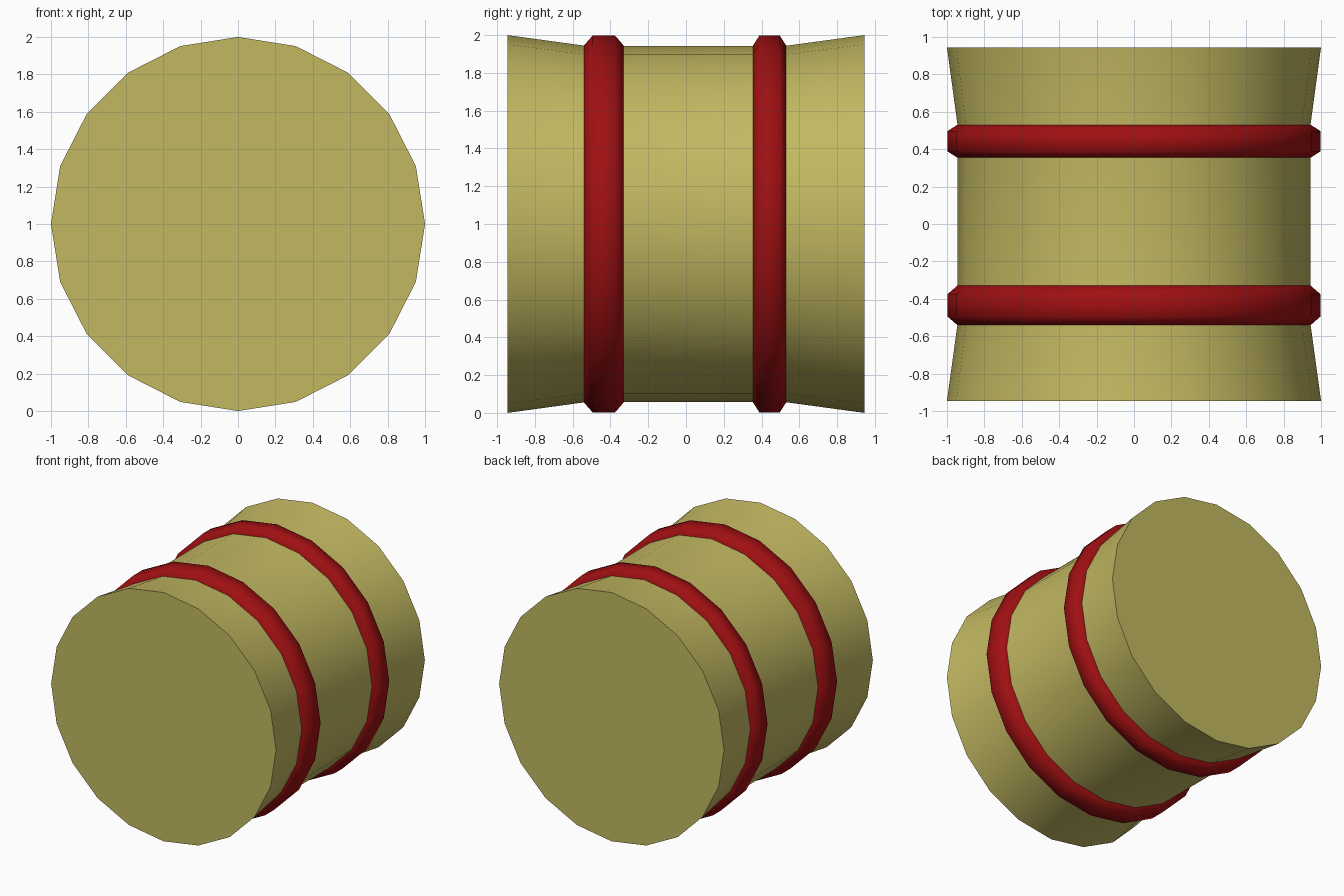
import bpy, bmesh
from math import sin, cos, tau, radians

if "Cube" in bpy.data.objects:
    bpy.data.objects.remove(bpy.data.objects["Cube"])

SIDES = 20


def material(name, rgb):
    m = bpy.data.materials.new(name)
    m.diffuse_color = (*rgb, 1)
    m.use_nodes = True
    m.node_tree.nodes["Principled BSDF"].inputs["Base Color"].default_value = m.diffuse_color
    return m


def lathe(name, profile, mat, angle, closed=False):
    """Revolve (y, radius) points around the barrel axis at z = 1."""
    bm = bmesh.new()
    rings = [[bm.verts.new((r * sin(tau * i / SIDES), y, 1 + r * cos(tau * i / SIDES)))
              for i in range(SIDES)] for y, r in profile]
    pairs = list(zip(rings, rings[1:]))
    if closed:
        pairs.append((rings[-1], rings[0]))
    else:
        bm.faces.new(rings[0])
        bm.faces.new(rings[-1])
    for a, b in pairs:
        for i in range(SIDES):
            j = (i + 1) % SIDES
            bm.faces.new((a[i], a[j], b[j], b[i]))
    bmesh.ops.recalc_face_normals(bm, faces=bm.faces)
    mesh = bpy.data.meshes.new(name)
    bm.to_mesh(mesh)
    bm.free()
    mesh.materials.append(mat)
    ob = bpy.data.objects.new(name, mesh)
    bpy.context.collection.objects.link(ob)
    bpy.ops.object.select_all(action='DESELECT')
    ob.select_set(True)
    bpy.context.view_layer.objects.active = ob
    bpy.ops.object.shade_smooth_by_angle(angle=radians(angle))
    return ob


straw = material("straw", (0.54, 0.48, 0.12))
red = material("red", (0.35, 0.005, 0.006))

# Drum body: straight waist with flared, capped ends
lathe("drum_body", [(-0.945, 1.0), (-0.53, 0.943), (0.525, 0.943), (0.945, 1.0)], straw, 30)

# Two chamfered hoops around the waist
for name, y0, y1, bevel in (("front_hoop", -0.54, -0.33, 0.045),
                            ("back_hoop", 0.355, 0.53, 0.033)):
    lathe(name, [(y0, 0.91), (y0, 0.945), (y0 + bevel, 0.997),
                 (y1 - bevel, 0.997), (y1, 0.945), (y1, 0.91)], red, 60, closed=True)
